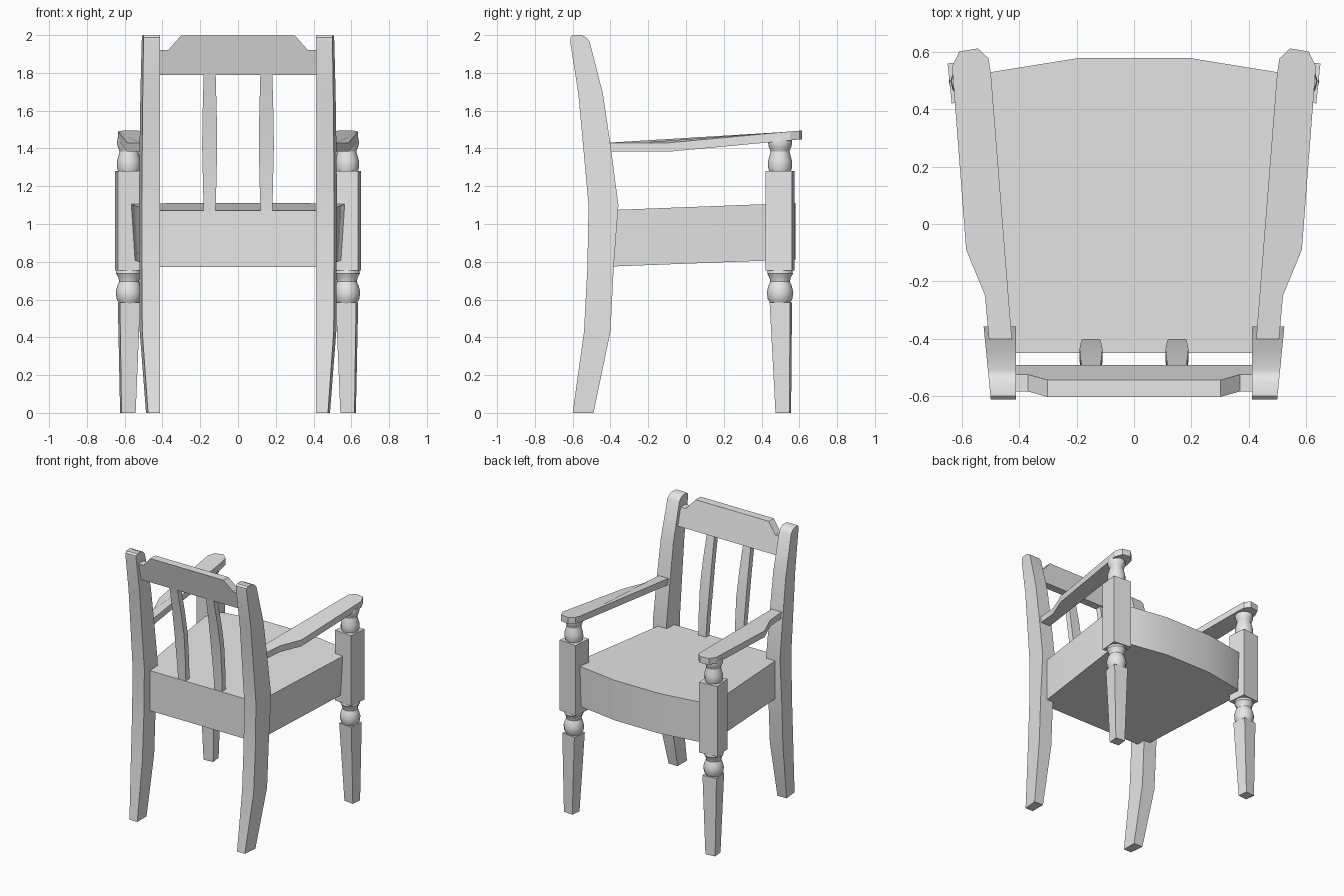
import bpy
import bmesh
from math import cos, sin, pi, radians

cube = bpy.data.objects.get("Cube")
if cube:
    bpy.data.objects.remove(cube, do_unlink=True)

grey = bpy.data.materials.new("plain_grey")
grey.use_nodes = True
grey.diffuse_color = (0.8, 0.8, 0.8, 1)
grey.node_tree.nodes["Principled BSDF"].inputs["Base Color"].default_value = (0.8, 0.8, 0.8, 1)


def loft(name, rings, mirror=False):
    """Skin a stack of equal-length rings, cap the ends, optionally mirror in x."""
    bm = bmesh.new()
    rows = [[bm.verts.new(p) for p in ring] for ring in rings]
    n = len(rows[0])
    for low, high in zip(rows, rows[1:]):
        for i in range(n):
            j = (i + 1) % n
            bm.faces.new((low[i], low[j], high[j], high[i]))
    bm.faces.new(rows[0][::-1])
    bm.faces.new(rows[-1])
    bmesh.ops.recalc_face_normals(bm, faces=bm.faces)
    mesh = bpy.data.meshes.new(name)
    bm.to_mesh(mesh)
    bm.free()
    mesh.materials.append(grey)
    obj = bpy.data.objects.new(name, mesh)
    bpy.context.collection.objects.link(obj)
    bpy.ops.object.select_all(action='DESELECT')
    obj.select_set(True)
    bpy.context.view_layer.objects.active = obj
    bpy.ops.object.shade_smooth_by_angle(angle=radians(30))
    if mirror:
        obj.modifiers.new("Mirror", 'MIRROR')
    return obj


def square(x, y, z, side, turn=radians(-6)):
    """Square ring, turned to follow the splayed seat sides."""
    r = side / 2 ** 0.5
    return [(x + r * cos(turn + pi / 4 + k * pi / 2),
             y + r * sin(turn + pi / 4 + k * pi / 2), z) for k in range(4)]


def circle(x, y, z, r, n=12):
    return [(x + r * cos(2 * pi * k / n), y + r * sin(2 * pi * k / n), z) for k in range(n)]


# Back legs sweep up into the back posts: height, rear y, front y
def post_ring(z, rear, front):
    foot = 0.025 * max(0, 1 - z / 0.44)
    outer = lambda y: 0.56 + 0.098 * y - foot
    return [(0.412, rear, z), (outer(rear), rear, z), (outer(front), front, z), (0.412, front, z)]


post = [(0, -0.6, -0.49), (0.43, -0.54, -0.4), (0.77, -0.522, -0.383), (1.1, -0.516, -0.358),
        (1.42, -0.545, -0.4), (1.69, -0.57, -0.44), (1.965, -0.613, -0.51),
        (1.988, -0.612, -0.528), (2.0, -0.6, -0.555)]
loft("back_leg", [post_ring(*p) for p in post], True)

# Front legs: tapered foot, square block and two turnings
X, Y = 0.574, 0.498
loft("front_leg_foot", [square(0.583, 0.515, 0, 0.075), square(X + 0.003, 0.502, 0.585, 0.108)], True)
loft("front_leg_block", [square(X, Y, 0.755, 0.14), square(X, Y, 1.28, 0.14)], True)
lower = [(0.58, 0.052), (0.605, 0.066), (0.64, 0.07), (0.672, 0.062),
         (0.695, 0.052), (0.715, 0.056), (0.737, 0.068), (0.76, 0.064)]
loft("front_leg_turning", [circle(X + 0.003, Y, z, r) for z, r in lower], True)
upper = [(1.275, 0.056), (1.3, 0.064), (1.335, 0.063), (1.37, 0.053),
         (1.385, 0.05), (1.41, 0.06), (1.43, 0.064), (1.455, 0.06)]
loft("arm_support_turning", [circle(X + 0.003, Y, z, r) for z, r in upper], True)

# Seat box with a bowed front and a slight rise towards the front
half = [(0.565, 0.43), (0.555, 0.5), (0.5, 0.53), (0.19, 0.58)]
outline = [(0.475, -0.45)] + half
outline += [(-x, y) for x, y in reversed(outline)]


def seat_ring(z, narrow):
    return [(x * narrow, y, z + 0.038 * y) for x, y in outline]


loft("seat", [seat_ring(0.79, 0.965), seat_ring(1.089, 1)], True).modifiers.clear()

# Armrests: narrow at the post, widening forward to a clipped tip
arm = [(0.425, -0.42), (0.505, -0.42), (0.52, -0.25), (0.586, -0.09), (0.635, 0.55),
       (0.61, 0.602), (0.545, 0.613), (0.508, 0.578), (0.5, 0.53)]


def arm_height(y):
    return 1.43 + 0.093 * max(0, y + 0.09)


loft("armrest", [[(x, y, arm_height(y) - drop) for x, y in arm] for drop in (0.047, 0)], True)

# Crest rail with stepped, raised middle, leaning back
crest = [(0.418, 1.79), (0.418, 1.92), (0.37, 1.92), (0.302, 1.997)]
crest += [(-x, z) for x, z in reversed(crest)]


def crest_ring(start):
    return [(x, start - 0.25 * (z - 1.79), z) for x, z in crest]


loft("crest_rail", [crest_ring(-0.552), crest_ring(-0.493)])

# Two back slats, bent with the posts: height, front y, half width
slat = [(1.05, -0.402, 0.031), (1.2, -0.412, 0.035), (1.42, -0.435, 0.04),
        (1.6, -0.465, 0.037), (1.82, -0.51, 0.031)]
loft("back_slat", [[(0.15 - w, y - 0.043, z), (0.15 + w, y - 0.043, z),
                    (0.15 + w, y, z), (0.15 - w, y, z)] for z, y, w in slat], True)
